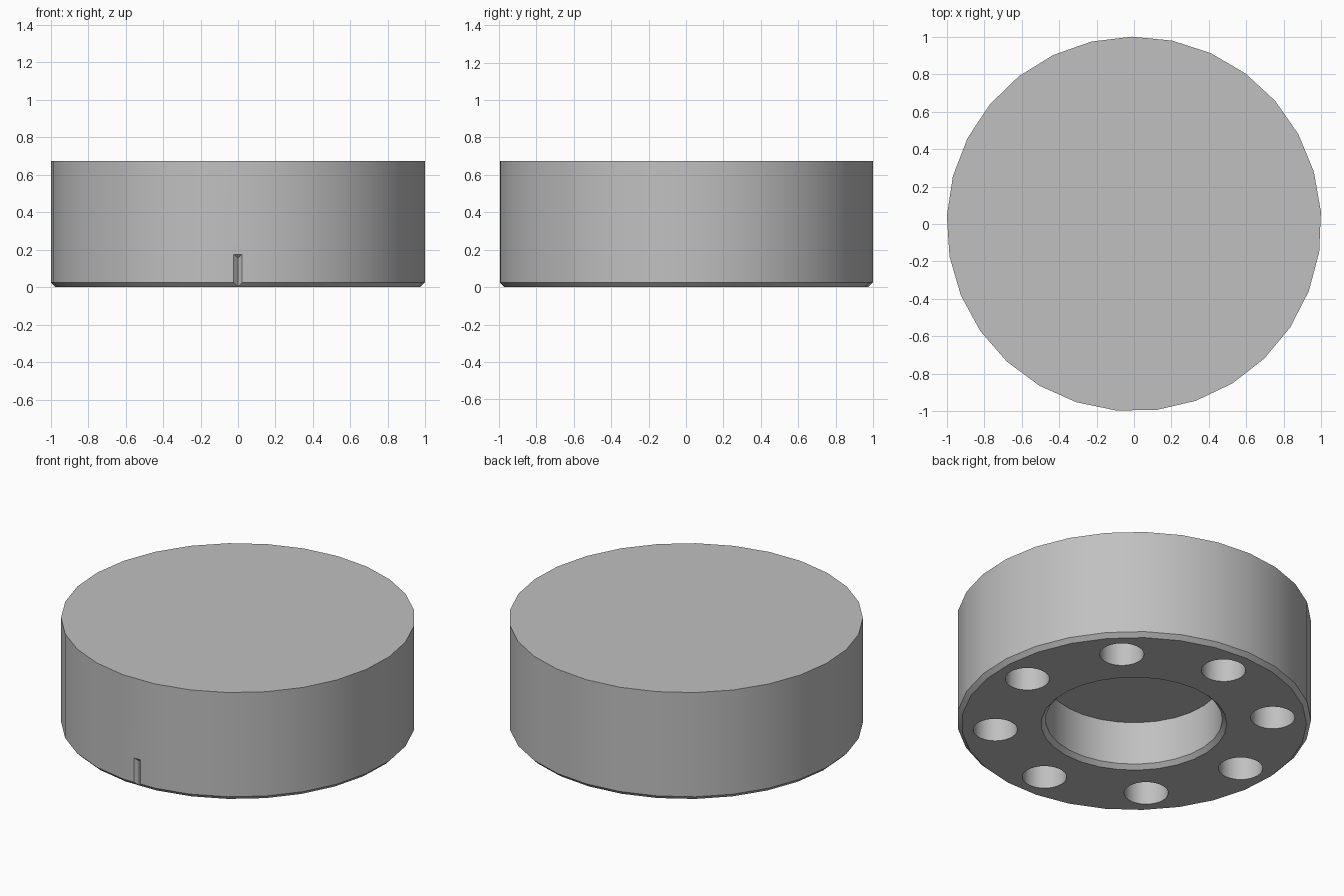
import bpy
import bmesh
from math import radians, cos, sin
from mathutils import Matrix, Vector

cube = bpy.data.objects.get("Cube")
if cube:
    bpy.data.objects.remove(cube, do_unlink=True)

SIDES = 29
RADIUS = 1.0
HEIGHT = 0.675
CHAMFER = 0.025
BORE = 0.5
BORE_DEPTH = 0.295
HOLE_RADIUS = 0.125
HOLE_DEPTH = 0.4
HOLE_CIRCLE = 0.787

steel = bpy.data.materials.new("grey steel")
steel.use_nodes = True
grey = (0.53, 0.53, 0.53, 1)
steel.diffuse_color = grey
steel.node_tree.nodes["Principled BSDF"].inputs["Base Color"].default_value = grey


def make_object(name, bm):
    bmesh.ops.recalc_face_normals(bm, faces=bm.faces)
    mesh = bpy.data.meshes.new(name)
    bm.to_mesh(mesh)
    bm.free()
    mesh.materials.append(steel)
    obj = bpy.data.objects.new(name, mesh)
    bpy.context.collection.objects.link(obj)
    return obj


# Disc body: revolved profile with chamfered rim and blind centre bore
profile = [(0, BORE_DEPTH), (BORE, BORE_DEPTH), (BORE, CHAMFER),
           (BORE + CHAMFER, 0), (RADIUS - CHAMFER, 0),
           (RADIUS, CHAMFER), (RADIUS, HEIGHT), (0, HEIGHT)]
bm = bmesh.new()
start = radians(90.7)
points = [bm.verts.new((r * cos(start), r * sin(start), z)) for r, z in profile]
edges = [bm.edges.new(pair) for pair in zip(points, points[1:])]
bmesh.ops.spin(bm, geom=points + edges, cent=(0, 0, 0), axis=(0, 0, 1),
               angle=radians(360), steps=SIDES, use_merge=True)
bmesh.ops.remove_doubles(bm, verts=bm.verts, dist=0.0001)
# Merge the flat fans on the top and the bore ceiling
flat = [e for e in bm.edges if any(v.co.xy.length < 0.001 for v in e.verts)]
bmesh.ops.dissolve_edges(bm, edges=flat, use_verts=True)
disc = make_object("flange_disc", bm)

# Ring of bolt holes
bm = bmesh.new()
for i in range(8):
    a = radians(45 * i)
    place = Matrix.Translation((HOLE_CIRCLE * cos(a), HOLE_CIRCLE * sin(a), 0))
    bmesh.ops.create_cone(bm, cap_ends=True, segments=28, radius1=HOLE_RADIUS,
                          radius2=HOLE_RADIUS, depth=2 * HOLE_DEPTH, matrix=place)
holes = make_object("bolt_hole_cutter", bm)

# V-shaped alignment notch with a sloping upper end
bm = bmesh.new()
outer, inner, low = -1.025, -0.973, -0.1
corners = [(0, inner, low), (0, inner, 0.155)]
for x in (-0.055, 0.055):
    corners += [(x, outer, low), (x, outer, 0.205)]
for c in corners:
    bm.verts.new(Vector(c))
bmesh.ops.convex_hull(bm, input=bm.verts)
notch = make_object("notch_cutter", bm)

# Cut the holes and the notch
bpy.context.view_layer.objects.active = disc
for cutter in (holes, notch):
    mod = disc.modifiers.new(cutter.name, 'BOOLEAN')
    mod.operation = 'DIFFERENCE'
    mod.solver = 'EXACT'
    mod.object = cutter
    bpy.ops.object.modifier_apply(modifier=mod.name)
    bpy.data.objects.remove(cutter, do_unlink=True)

bpy.ops.object.select_all(action='DESELECT')
disc.select_set(True)
bpy.ops.object.shade_smooth_by_angle(angle=radians(30))
